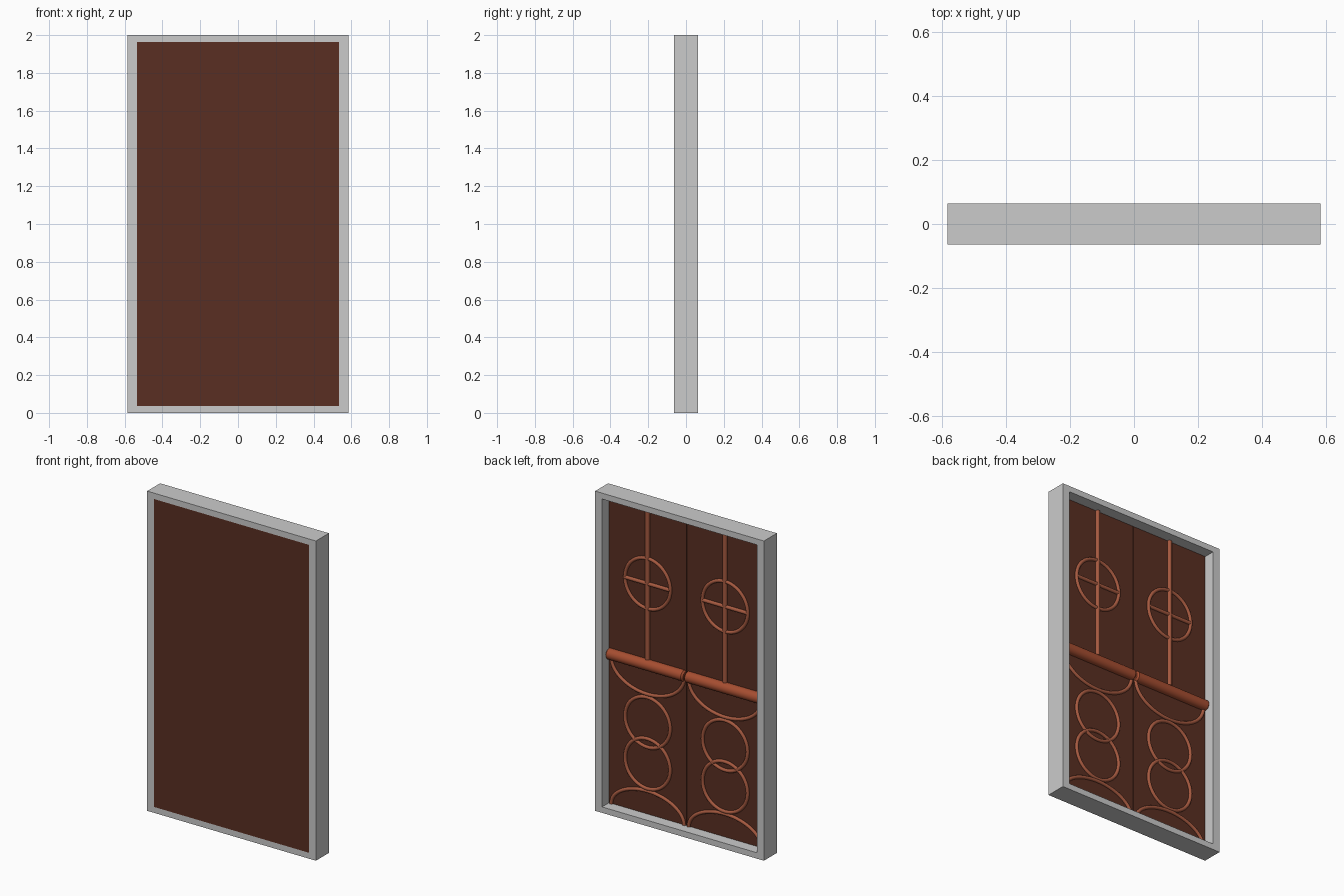
import bpy, bmesh, math

if "Cube" in bpy.data.objects:
    bpy.data.objects.remove(bpy.data.objects["Cube"])

W, H, D = 0.584, 2.0, 0.064        # half width, height, half depth
IW, Z0, Z1 = 0.536, 0.037, 1.963   # opening
FACE = -0.006                      # back face of the door leaves
CX = 0.268                         # centre of each leaf


def material(name, rgb):
    m = bpy.data.materials.new(name)
    m.diffuse_color = (*rgb, 1)
    m.use_nodes = True
    m.node_tree.nodes["Principled BSDF"].inputs["Base Color"].default_value = m.diffuse_color
    return m


dark = material("dark_wood", (0.10, 0.028, 0.016))
light = material("light_wood", (0.38, 0.10, 0.05))
red = material("red_wood", (0.38, 0.075, 0.03))


def add_mesh(name, bm, mat=None):
    bmesh.ops.recalc_face_normals(bm, faces=bm.faces)
    me = bpy.data.meshes.new(name)
    bm.to_mesh(me)
    bm.free()
    ob = bpy.data.objects.new(name, me)
    bpy.context.collection.objects.link(ob)
    if mat:
        me.materials.append(mat)
    return ob


def box(name, x0, x1, y0, y1, z0, z1, mat):
    bm = bmesh.new()
    bmesh.ops.create_cube(bm, size=1)
    for v in bm.verts:
        v.co.x = x1 if v.co.x > 0 else x0
        v.co.y = y1 if v.co.y > 0 else y0
        v.co.z = z1 if v.co.z > 0 else z0
    return add_mesh(name, bm, mat)


def tube(name, pts, r, closed=False, mat=light):
    cu = bpy.data.curves.new(name, 'CURVE')
    cu.dimensions = '3D'
    cu.bevel_depth, cu.bevel_resolution, cu.use_fill_caps = r, 3, True
    sp = cu.splines.new('POLY')
    sp.points.add(len(pts) - 1)
    for p, c in zip(sp.points, pts):
        p.co = (*c, 1)
    sp.use_cyclic_u = closed
    ob = bpy.data.objects.new(name, cu)
    bpy.context.collection.objects.link(ob)
    cu.materials.append(mat)
    smooth(ob, convert=True)


def smooth(ob, convert=False):
    bpy.ops.object.select_all(action='DESELECT')
    ob.select_set(True)
    bpy.context.view_layer.objects.active = ob
    if convert:
        bpy.ops.object.convert(target='MESH')
    bpy.ops.object.shade_smooth_by_angle(angle=math.radians(40))


def ellipse(cx, cz, rx, rz, a0=0.0, a1=360.0, n=48):
    closed = a1 - a0 == 360
    k = n if closed else n + 1
    angs = [math.radians(a0 + (a1 - a0) * i / n) for i in range(k)]
    return [(cx + rx * math.cos(a), FACE + 0.002, cz + rz * math.sin(a)) for a in angs]


# Outer frame: two rectangles bridged into a ring, then extruded through the depth
bm = bmesh.new()
corners = [(-1, 0), (1, 0), (1, 1), (-1, 1)]
outer = [bm.verts.new((s * W, -D, t * H)) for s, t in corners]
inner = [bm.verts.new((s * IW, -D, Z1 if t else Z0)) for s, t in corners]
for i in range(4):
    j = (i + 1) % 4
    bm.faces.new((outer[i], outer[j], inner[j], inner[i]))
ext = bmesh.ops.extrude_face_region(bm, geom=bm.faces[:], use_keep_orig=True)
for v in ext["geom"]:
    if isinstance(v, bmesh.types.BMVert):
        v.co.y = D
add_mesh("frame", bm)

for s, side in ((-1, "left"), (1, "right")):
    c = s * CX
    # Door leaf, flush with the front of the frame
    a, b = sorted((s * 0.001, s * IW))
    box(f"{side}_door_leaf", a, b, -D, FACE, Z0, Z1, dark)

    # Push bar with softened ends
    x0, x1 = s * 0.004, s * 0.540
    e = s * 0.010
    bm = bmesh.new()
    prof = [(x0, 0.024), (x0 + e, 0.034), (x1 - e, 0.034), (x1, 0.024)]
    n = 24
    rings = [[bm.verts.new((x, r * math.cos(2 * math.pi * i / n),
                            0.974 + r * math.sin(2 * math.pi * i / n)))
              for i in range(n)] for x, r in prof]
    for p, q in zip(rings, rings[1:]):
        for i in range(n):
            j = (i + 1) % n
            bm.faces.new((p[i], p[j], q[j], q[i]))
    bm.faces.new(rings[0])
    bm.faces.new(rings[-1])
    smooth(add_mesh(f"{side}_push_bar", bm, red))

    # Upper ornament: upright rod, ring and cross rod
    y = FACE + 0.002
    tube(f"{side}_upright_rod", [(c, y, 0.974), (c, y, Z1)], 0.014)
    tube(f"{side}_upper_ring", ellipse(c, 1.48, 0.157, 0.157), 0.011, True)
    tube(f"{side}_cross_rod", [(c - 0.157, y, 1.48), (c + 0.157, y, 1.48)], 0.012)

    # Lower ornament: two overlapping rings between two arcs
    for k, z in enumerate((0.612, 0.353)):
        tube(f"{side}_lower_ring_{k + 1}", ellipse(c, z, 0.156, 0.156), 0.011, True)
    tube(f"{side}_hanging_arc", ellipse(c, 0.955, 0.252, 0.167, 180, 359.9), 0.011)
    tube(f"{side}_base_arc", ellipse(c, Z0, 0.252, 0.145, 0, 180), 0.011)
